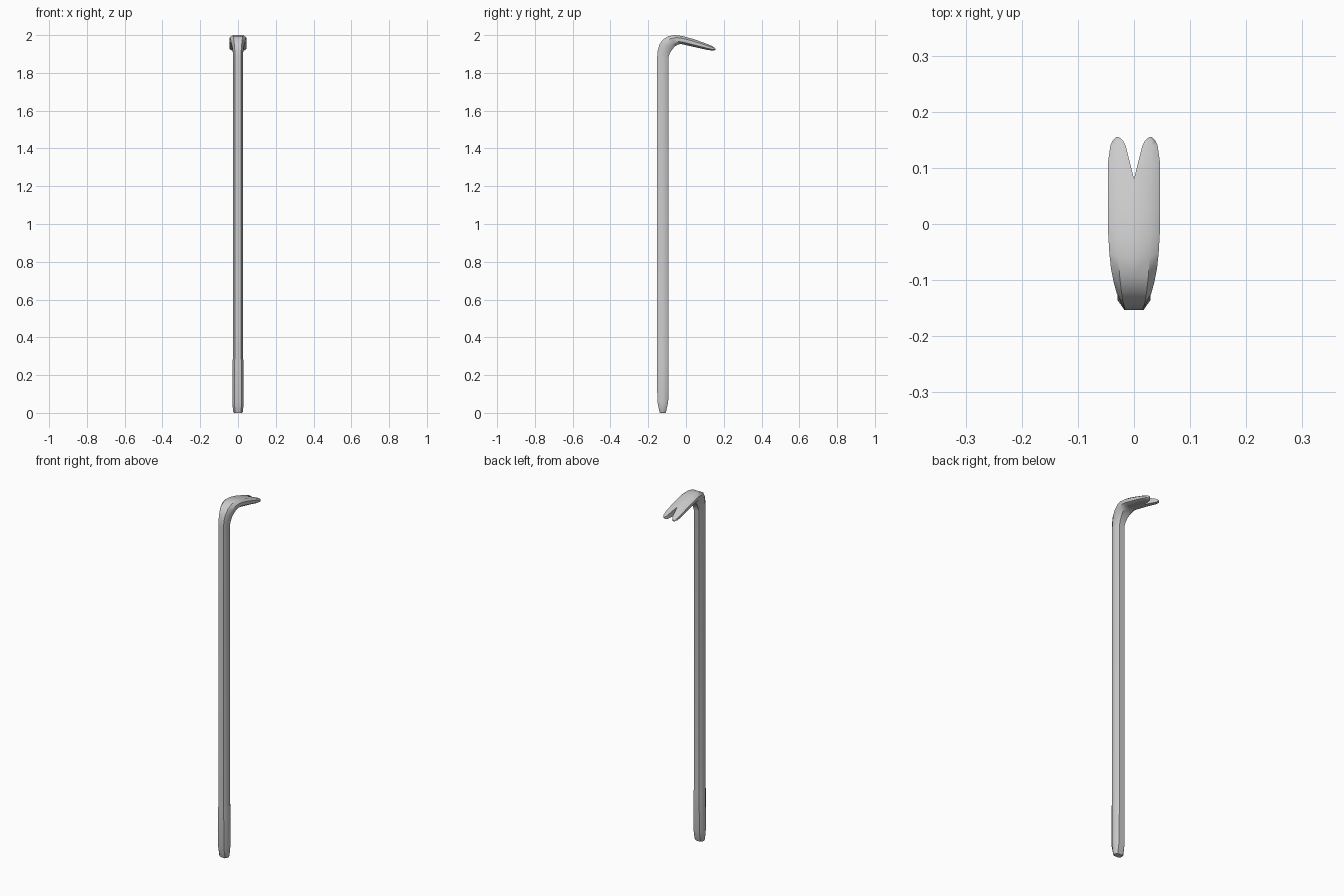
import bpy, bmesh, math

# Half cross-section: (fraction of half width, position across thickness)
SECTION = [(0, 1), (0.62, 1), (1, 0.45), (1, -0.45), (0.62, -1), (0, -1)]

# Stations along the bar: outer edge y,z  inner edge y,z  inner x  outer x
STATIONS = [
    (-0.138, 0.000, -0.108, 0.000, 0, 0.022),    # chisel end
    (-0.141, 0.008, -0.105, 0.008, 0, 0.027),
    (-0.152, 0.060, -0.094, 0.060, 0, 0.029),
    (-0.153, 0.280, -0.093, 0.280, 0, 0.028),
    (-0.153, 0.300, -0.093, 0.300, 0, 0.0255),   # plain shaft
    (-0.153, 1.880, -0.093, 1.880, 0, 0.0255),
    (-0.150, 1.916, -0.087, 1.900, 0, 0.027),    # bend
    (-0.141, 1.949, -0.075, 1.922, 0, 0.031),
    (-0.122, 1.977, -0.059, 1.940, 0, 0.036),
    (-0.094, 1.994, -0.043, 1.950, 0, 0.041),
    (-0.060, 2.000, -0.027, 1.953, 0, 0.044),
    (-0.020, 1.995, -0.008, 1.949, 0, 0.046),    # claw
    (0.030, 1.982, 0.030, 1.940, 0, 0.046),
    (0.080, 1.965, 0.080, 1.929, 0, 0.046),      # root of notch
    (0.112, 1.953, 0.112, 1.922, 0.008, 0.046),
    (0.140, 1.941, 0.140, 1.918, 0.015, 0.042),
    (0.149, 1.935, 0.149, 1.919, 0.020, 0.038),
    (0.155, 1.930, 0.155, 1.922, 0.027, 0.032),  # prong tip
]

# Loft one half of the pry bar
bm = bmesh.new()
rings = []
for oy, oz, iy, iz, x0, x1 in STATIONS:
    ring = []
    for f, u in SECTION:
        t = (1 - u) / 2
        ring.append(bm.verts.new((x0 + (x1 - x0) * f,
                                  oy + (iy - oy) * t, oz + (iz - oz) * t)))
    rings.append(ring)
n = len(SECTION)
for k, (a, b) in enumerate(zip(rings, rings[1:])):
    notch = STATIONS[k + 1][4] > 0
    for i in range(n if notch else n - 1):
        j = (i + 1) % n
        bm.faces.new((a[i], a[j], b[j], b[i]))
bm.faces.new(rings[0])
bm.faces.new(rings[-1][::-1])
bmesh.ops.recalc_face_normals(bm, faces=bm.faces)
# Make sure the open half points outward
side = max(bm.faces, key=lambda f: abs(f.normal.x) * f.calc_area())
if side.normal.x < 0:
    bmesh.ops.reverse_faces(bm, faces=bm.faces)
mesh = bpy.data.meshes.new("pry_bar")
bm.to_mesh(mesh)
bm.free()

bar = bpy.data.objects.new("pry_bar", mesh)
bpy.context.collection.objects.link(bar)
bpy.context.view_layer.objects.active = bar
bar.select_set(True)

# Mirror to the full bar and smooth
mirror = bar.modifiers.new("mirror", 'MIRROR')
mirror.merge_threshold = 0.0005
bpy.ops.object.modifier_apply(modifier=mirror.name)
bpy.ops.object.shade_smooth_by_angle(angle=math.radians(40))
